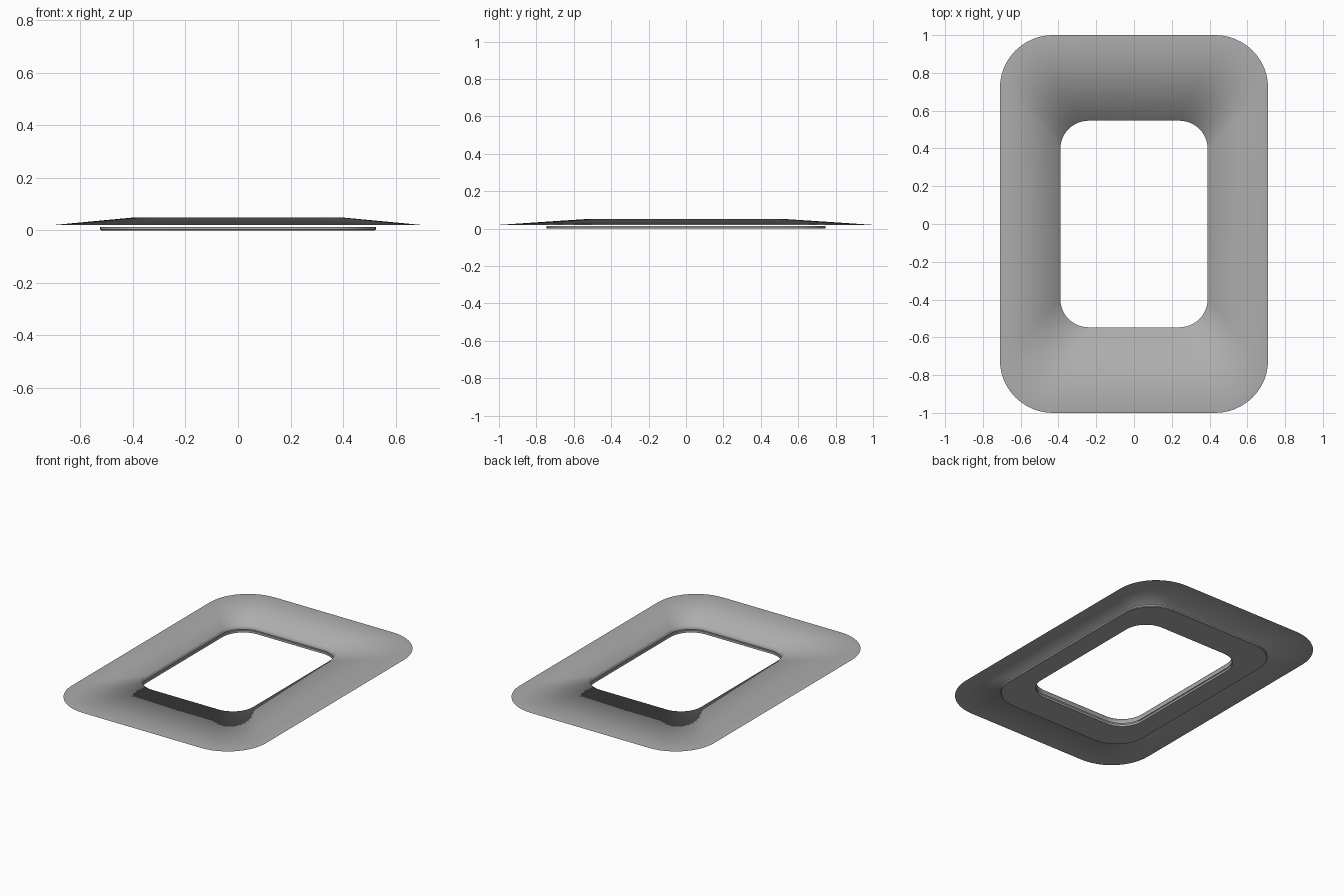
import bpy
import bmesh
from math import cos, sin, pi

cube = bpy.data.objects.get("Cube")
if cube:
    bpy.data.objects.remove(cube, do_unlink=True)

STEPS = 12  # segments in each rounded corner

# Single grey finish
grey = bpy.data.materials.new("mid_grey")
grey.use_nodes = True
colour = (0.42, 0.42, 0.42, 1)
grey.diffuse_color = colour
grey.node_tree.nodes["Principled BSDF"].inputs["Base Color"].default_value = colour


def rounded_loop(bm, hx, hy, r, z):
    """Counter-clockwise rounded rectangle of half size hx, hy."""
    loop = []
    for quarter, (sx, sy) in enumerate([(1, 1), (-1, 1), (-1, -1), (1, -1)]):
        for i in range(STEPS + 1):
            a = (quarter + i / STEPS) * pi / 2
            loop.append(bm.verts.new((sx * (hx - r) + r * cos(a),
                                      sy * (hy - r) + r * sin(a), z)))
    return loop


def swept_frame(name, sections, closed=False):
    """Skin a series of rounded rectangles, going from outside to inside."""
    bm = bmesh.new()
    loops = [rounded_loop(bm, *s) for s in sections]
    pairs = list(zip(loops, loops[1:]))
    if closed:
        pairs.append((loops[-1], loops[0]))
    for a, b in pairs:
        for i in range(len(a)):
            j = (i + 1) % len(a)
            bm.faces.new((a[i], a[j], b[j], b[i]))
    mesh = bpy.data.meshes.new(name)
    bm.to_mesh(mesh)
    bm.free()
    mesh.materials.append(grey)
    obj = bpy.data.objects.new(name, mesh)
    bpy.context.collection.objects.link(obj)
    bpy.ops.object.select_all(action="DESELECT")
    obj.select_set(True)
    bpy.context.view_layer.objects.active = obj
    return obj


# Sloped cover: open shell whose inner lip is softly shaded into the slope
swept_frame("sloped_cover", [
    (0.71, 1.0, 0.28, 0.02),
    (0.39, 0.547, 0.15, 0.05),
    (0.39, 0.547, 0.15, 0.02),
])
bpy.ops.object.shade_smooth()

# Flat backing ring floating just under the cover
swept_frame("backing_ring", [
    (0.521, 0.743, 0.2, 0.0),
    (0.525, 0.747, 0.204, 0.004),
    (0.525, 0.747, 0.204, 0.014),
    (0.39, 0.547, 0.15, 0.014),
    (0.39, 0.547, 0.15, 0.0),
], closed=True)
bpy.ops.object.shade_smooth_by_angle()
